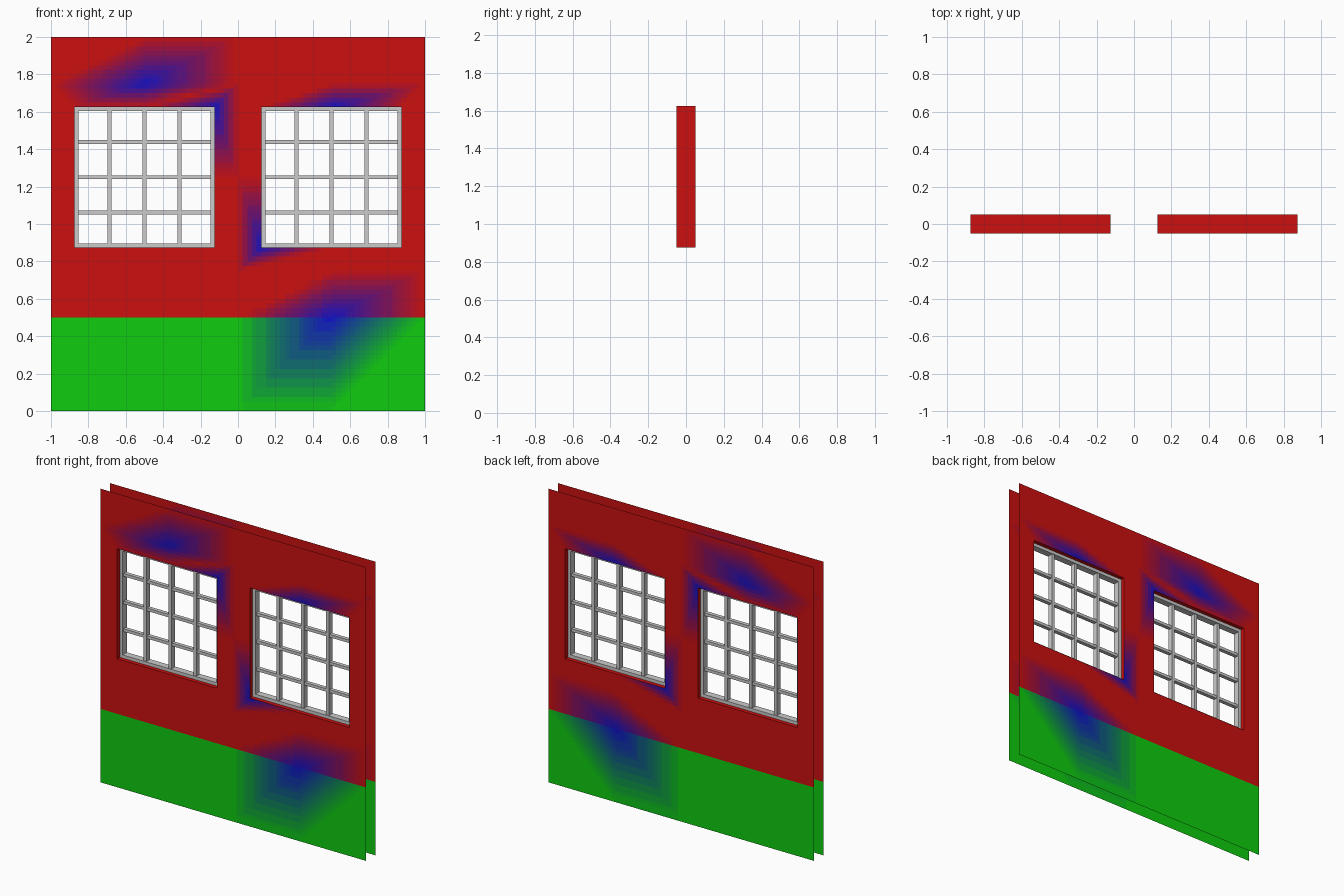
import bpy, bmesh

if "Cube" in bpy.data.objects:
    bpy.data.objects.remove(bpy.data.objects["Cube"])

STEP, LEVELS = 0.025, 20
HALF, WIN_Z = 0.375, 1.25          # half window opening, window centre height
RED, GREEN, BLUE = (.8, .06, .06), (.06, .8, .06), (.06, .06, .8)

# Blue paint spots: centre, then the outline where the blue fades out
SPOTS = [
    ((-.5, 1.75), [(-1, 1.75), (-.5, 2), (0, 2), (0, 1.75), (-.5, 1.625), (-.875, 1.625), (-1, 1.75)]),
    ((-.125, 1.625), [(-.5, 1.625), (0, 1.75), (0, 1.25), (-.125, 1.25)]),
    ((.5, 1.625), [(.125, 1.625), (.5, 1.75), (1, 1.75), (.875, 1.625)]),
    ((.125, .875), [(.125, 1.25), (0, 1.25), (0, .75), (.5, .875)]),
    ((.5, .5), [(0, .5), (.5, .75), (1, .75), (1, .5), (.5, 0), (0, 0), (0, .5)]),
]


def linear(c):
    return c / 12.92 if c < .04045 else ((c + .055) / 1.055) ** 2.4


def make_mat(name, col):
    m = bpy.data.materials.new(name)
    m.diffuse_color = (*[linear(c) for c in col], 1)
    m.use_nodes = True
    m.node_tree.nodes["Principled BSDF"].inputs["Base Color"].default_value = m.diffuse_color
    return m


def ramp(name, base):
    return [make_mat(f"{name}_{i}", [b + (c - b) * i / LEVELS for b, c in zip(base, BLUE)])
            for i in range(LEVELS + 1)]


MATS = ramp("red_paint", RED) + ramp("green_paint", GREEN)


def blue_amount(x, z):
    best = 0
    for (cx, cz), ring in SPOTS:
        for (ax, az), (bx, bz) in zip(ring, ring[1:]):
            d = (ax - cx) * (bz - cz) - (bx - cx) * (az - cz)
            u = ((x - cx) * (bz - cz) - (bx - cx) * (z - cz)) / d
            v = ((ax - cx) * (z - cz) - (x - cx) * (az - cz)) / d
            if u >= 0 and v >= 0:
                best = max(best, 1 - u - v)
    return best


def finish(bm, name, mats=()):
    me = bpy.data.meshes.new(name)
    bm.to_mesh(me)
    bm.free()
    for m in mats:
        me.materials.append(m)
    ob = bpy.data.objects.new(name, me)
    bpy.context.collection.objects.link(ob)
    return ob


def wall_sheet(name, y):
    # Painted sheet with two square openings
    bm = bmesh.new()
    n = round(2 / STEP)
    grid = [[bm.verts.new((-1 + i * STEP, y, j * STEP)) for j in range(n + 1)] for i in range(n + 1)]
    for i in range(n):
        for j in range(n):
            x, z = -1 + (i + .5) * STEP, (j + .5) * STEP
            if abs(abs(x) - .5) < HALF and abs(z - WIN_Z) < HALF:
                continue
            q = [grid[i][j], grid[i + 1][j], grid[i + 1][j + 1], grid[i][j + 1]]
            f = bm.faces.new(q if y < 0 else q[::-1])
            f.material_index = round(blue_amount(x, z) * LEVELS) + (LEVELS + 1 if z < .5 else 0)
    bmesh.ops.delete(bm, geom=[v for v in bm.verts if not v.link_faces], context='VERTS')
    finish(bm, name, MATS)


def reveal(name, cx):
    # Lining joining the two sheets around an opening
    bm = bmesh.new()
    corners = [(-1, -1), (1, -1), (1, 1), (-1, 1)]
    rings = [[bm.verts.new((cx + sx * HALF, y, WIN_Z + sz * HALF)) for sx, sz in corners]
             for y in (-.05, .05)]
    for k in range(4):
        m = (k + 1) % 4
        bm.faces.new((rings[0][k], rings[0][m], rings[1][m], rings[1][k]))
    finish(bm, name, MATS[:1])


def bar(bm, cx, cz, sx, sy, sz):
    vs = bmesh.ops.create_cube(bm, size=1)["verts"]
    for v in vs:
        v.co = (cx + v.co.x * sx, v.co.y * sy, cz + v.co.z * sz)


def window(side, cx):
    w = .022
    # Outer frame
    bm = bmesh.new()
    for s in (-1, 1):
        bar(bm, cx + s * (HALF - w / 2), WIN_Z, w, .046, 2 * HALF)
        bar(bm, cx, WIN_Z + s * (HALF - w / 2), 2 * HALF - 2 * w, .046, w)
    finish(bm, f"{side}_window_frame")
    # Glazing bars
    bm = bmesh.new()
    inner = 2 * HALF - 2 * w
    for k in (-1, 0, 1):
        bar(bm, cx + k * .1875, WIN_Z, w, .036, inner)
        bar(bm, cx, WIN_Z + k * .1885, inner, .026, .02)
    finish(bm, f"{side}_window_bars")


wall_sheet("front_wall", -.05)
wall_sheet("back_wall", .05)
for side, cx in (("left", -.5), ("right", .5)):
    reveal(f"{side}_window_reveal", cx)
    window(side, cx)
